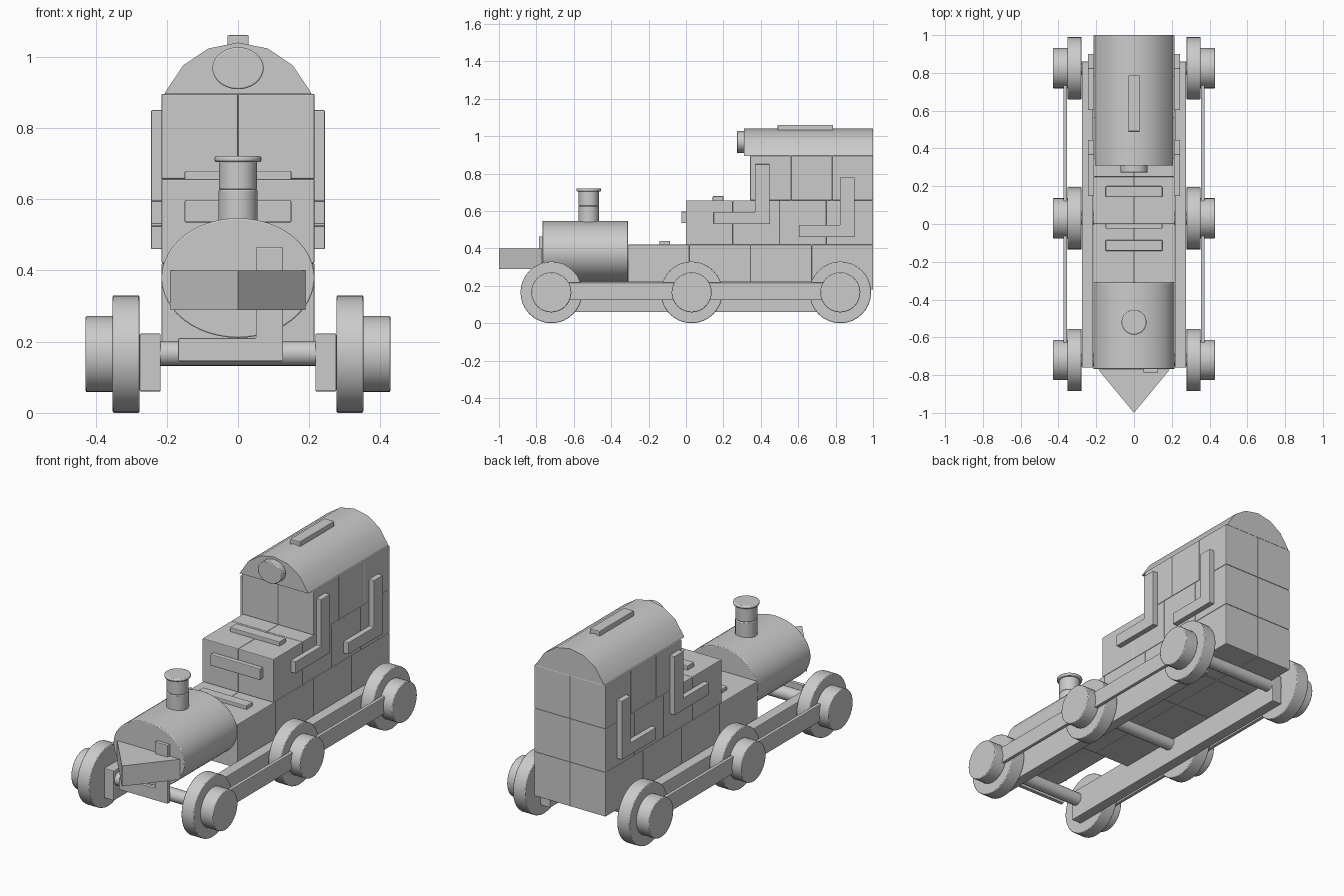
import bpy, bmesh
from math import sin, cos, pi, radians
from mathutils import Matrix, Vector

if "Cube" in bpy.data.objects:
    bpy.data.objects.remove(bpy.data.objects["Cube"])


def finish(name, bm, bevel=0.0, smooth=False):
    bmesh.ops.recalc_face_normals(bm, faces=bm.faces[:])
    me = bpy.data.meshes.new(name)
    bm.to_mesh(me)
    bm.free()
    ob = bpy.data.objects.new(name, me)
    bpy.context.collection.objects.link(ob)
    if bevel:
        m = ob.modifiers.new("soft_edges", 'BEVEL')
        m.width, m.segments, m.limit_method = bevel, 2, 'ANGLE'
    if smooth:
        bpy.ops.object.select_all(action='DESELECT')
        ob.select_set(True)
        bpy.context.view_layer.objects.active = ob
        bpy.ops.object.shade_smooth_by_angle(angle=radians(35))
    return ob


def box(name, x, y, z, bevel=0.004):
    """Box from (min, max) ranges on each axis."""
    bm = bmesh.new()
    bmesh.ops.create_cube(bm, size=1)
    for v in bm.verts:
        v.co = [(r[0] + r[1]) / 2 + c * (r[1] - r[0]) for r, c in zip((x, y, z), v.co)]
    return finish(name, bm, bevel)


def prism(name, pts, axis, a, b, bevel=0.003, smooth=False):
    """Extrude a 2D outline from a to b along an axis."""
    place = {'X': lambda p, d: (d, p[0], p[1]),
             'Y': lambda p, d: (p[0], d, p[1]),
             'Z': lambda p, d: (p[0], p[1], d)}[axis]
    bm = bmesh.new()
    face = bm.faces.new([bm.verts.new(place(p, a)) for p in pts])
    ext = bmesh.ops.extrude_face_region(bm, geom=[face])
    shift = Vector(place((0, 0), b - a))
    bmesh.ops.translate(bm, vec=shift, verts=[g for g in ext['geom'] if isinstance(g, bmesh.types.BMVert)])
    return finish(name, bm, bevel, smooth)


def disc(name, centre, r, axis, a, b, n=32, bevel=0.004):
    """Round or elliptical cylinder."""
    rx, ry = r if isinstance(r, tuple) else (r, r)
    pts = [(centre[0] + rx * cos(2 * pi * i / n), centre[1] + ry * sin(2 * pi * i / n)) for i in range(n)]
    return prism(name, pts, axis, a, b, bevel, True)


# Body blocks: rows of bricks in two columns
rows = [("lower", -0.31, 4, 0.18, 0.42), ("middle", 0.0, 4, 0.42, 0.657), ("cab", 0.343, 3, 0.657, 0.896)]
for row, y0, n, z0, z1 in rows:
    step = (1.0 - y0) / n
    for i in range(n):
        for side, x in (("left", (-0.215, 0)), ("right", (0, 0.215))):
            box(f"{row}_block_{side}_{i}", x, (y0 + i * step, y0 + (i + 1) * step), (z0, z1))

# Curved roof in two lengths
R, zc = 0.2174, 0.8226
arc = [(R * cos(radians(a)), zc + R * sin(radians(a))) for a in (22.5, 45, 67.5, 90, 112.5, 135, 157.5)]
outline = [(0.207, 0.895)] + arc + [(-0.207, 0.895)]
for part, a, b in (("front", 0.31, 0.655), ("back", 0.655, 1.0)):
    prism(f"roof_{part}", outline, 'Y', a, b, 0, True)
box("roof_strip", (-0.03, 0.03), (0.49, 0.787), (1.03, 1.061))
disc("lamp", (0, 0.968), (0.072, 0.059), 'Y', 0.272, 0.312)

# Boiler and chimney
disc("boiler", (0, 0.379), (0.215, 0.168), 'Y', -0.768, -0.31, 48)
disc("chimney_base", (0, -0.52), 0.055, 'Z', 0.5, 0.627)
disc("chimney_top", (0, -0.52), 0.054, 'Z', 0.627, 0.706)
disc("chimney_cap", (0, -0.52), 0.066, 'Z', 0.704, 0.721, bevel=0.006)

# Pointed nose and L plate on the boiler front
prism("nose_wedge", [(-0.19, -0.77), (0, -1.0), (0.19, -0.77)], 'Z', 0.289, 0.4, 0)
prism("front_l_plate", [(-0.168, 0.145), (0.127, 0.145), (0.127, 0.465), (0.05, 0.465), (0.05, 0.21),
                        (-0.168, 0.21)], 'Y', -0.787, -0.766)

# Flat trim plates
box("front_plate", (-0.15, 0.15), (-0.025, 0.003), (0.535, 0.597))
box("upper_step_plate", (-0.15, 0.15), (0.143, 0.2), (0.65, 0.68))
box("lower_step_plate", (-0.15, 0.15), (-0.142, -0.085), (0.415, 0.44))

for side, s in (("left", -1), ("right", 1)):
    # L shaped side plates
    for i, (y, z) in enumerate(((0.148, 0.53), (0.603, 0.46))):
        ell = [(y, z), (y + 0.298, z), (y + 0.298, z + 0.32), (y + 0.22, z + 0.32), (y + 0.22, z + 0.065), (y, z + 0.065)]
        prism(f"side_l_plate_{side}_{i}", ell, 'X', s * 0.212, s * 0.244)
    # Chassis rail and connecting rod
    xs = lambda a, b: tuple(sorted((s * a, s * b)))
    box(f"chassis_rail_{side}", xs(0.217, 0.276), (-0.76, 0.86), (0.06, 0.223))
    box(f"connecting_rod_{side}", xs(0.354, 0.374), (-0.72, 0.82), (0.124, 0.217))
    # Wheels with hubs
    for i, y in enumerate((-0.72, 0.03, 0.825)):
        disc(f"wheel_{side}_{i}", (y, 0.165), 0.165, 'X', s * 0.277, s * 0.352)
        disc(f"hub_{side}_{i}", (y, 0.165), 0.107, 'X', s * 0.35, s * 0.428)

# Axles
for i, y in enumerate((-0.72, 0.03, 0.825)):
    disc(f"axle_{i}", (y, 0.167), 0.035, 'X', -0.29, 0.29, 20, 0)
